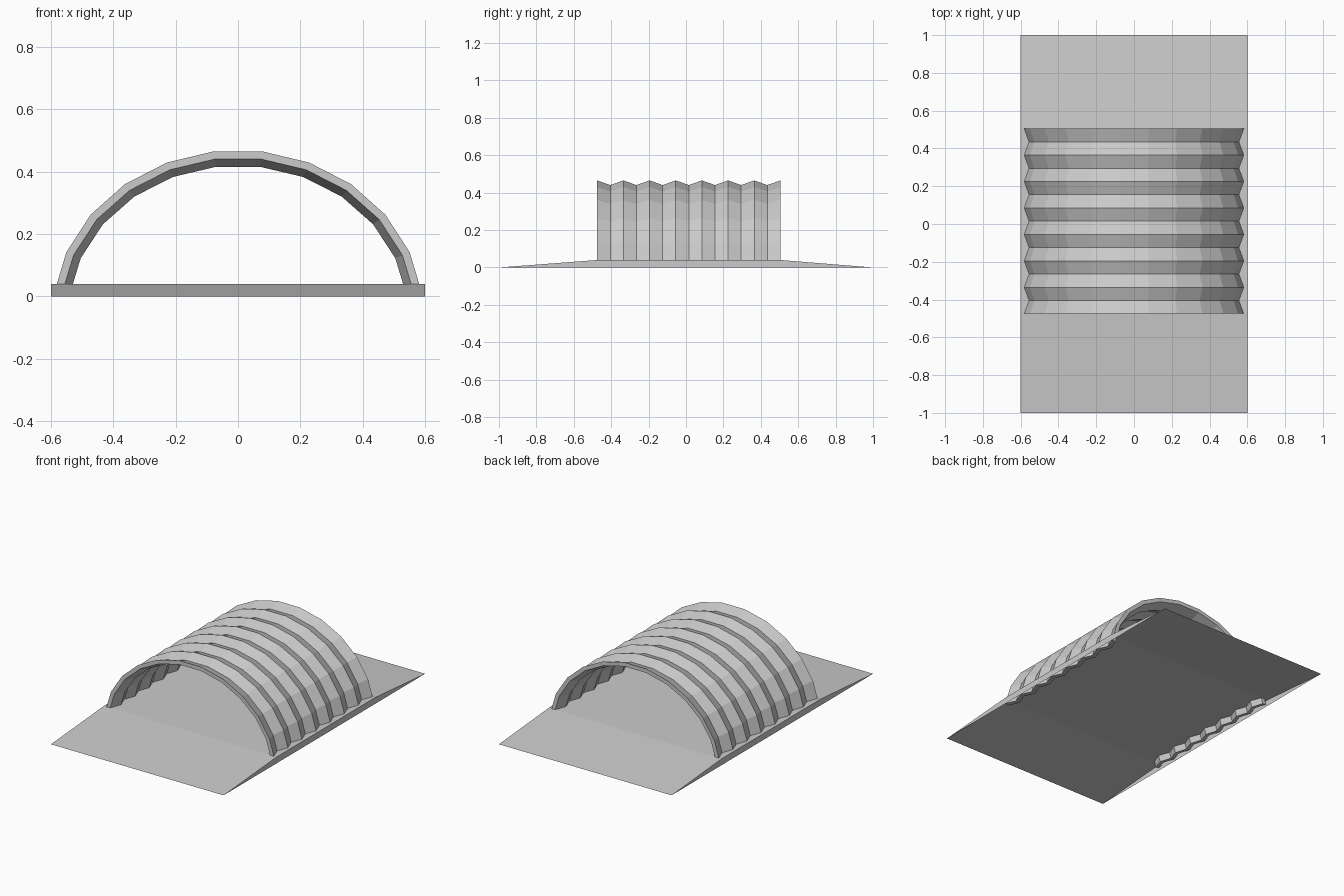
import bpy, math

if "Cube" in bpy.data.objects:
    bpy.data.objects.remove(bpy.data.objects["Cube"])


def make_object(name, verts, faces):
    mesh = bpy.data.meshes.new(name)
    mesh.from_pydata(verts, [], faces)
    mesh.update()
    obj = bpy.data.objects.new(name, mesh)
    bpy.context.collection.objects.link(obj)
    return obj


Y0, Y1 = -0.475, 0.505      # ends of the corrugated shelter
ROWS, SIDES = 15, 12        # ridge/valley rows and points around each arch
WALL, DEPTH = 0.025, 0.025  # sheet thickness and corrugation depth

# Sloped deck: thin ramps at both ends, side walls, open underneath
profile = [(-1, 0), (Y0, 0.04), (Y1, 0.04), (1, 0)]
verts = [(x, y, z) for x in (-0.6, 0.6) for y, z in profile]
make_object("ramped_base", verts,
            [(0, 4, 5, 1), (1, 5, 6, 2), (2, 6, 7, 3), (0, 1, 2, 3), (7, 6, 5, 4)])


def arch_row(y, inset):
    # Slightly flattened arc, centred just below the ground
    row = []
    for k in range(SIDES):
        a = math.radians(-82.5 + 15 * k)
        row.append(((0.596 - inset) * math.sin(a), y,
                    -0.061 + (0.531 - inset) * math.cos(a)))
    return row


# Corrugated arch: outer and inner skins zigzag between ridges and valleys
verts = []
for skin in (0, WALL):
    for r in range(ROWS):
        y = Y0 + (Y1 - Y0) * r / (ROWS - 1)
        verts += arch_row(y, skin + DEPTH * (r % 2))

N = ROWS * SIDES
faces = []
for r in range(ROWS - 1):
    for k in range(SIDES - 1):
        a = r * SIDES + k
        quad = (a, a + 1, a + SIDES + 1, a + SIDES)
        faces.append(quad)
        faces.append(tuple(i + N for i in reversed(quad)))
    # Feet of the sheet
    a, b = r * SIDES, (r + 1) * SIDES
    faces.append((a, b, b + N, a + N))
    a, b = a + SIDES - 1, b + SIDES - 1
    faces.append((b, a, a + N, b + N))
# Front and back rims
for k in range(SIDES - 1):
    faces.append((k + 1, k, k + N, k + 1 + N))
    a = (ROWS - 1) * SIDES + k
    faces.append((a, a + 1, a + 1 + N, a + N))
make_object("corrugated_arch", verts, faces)
